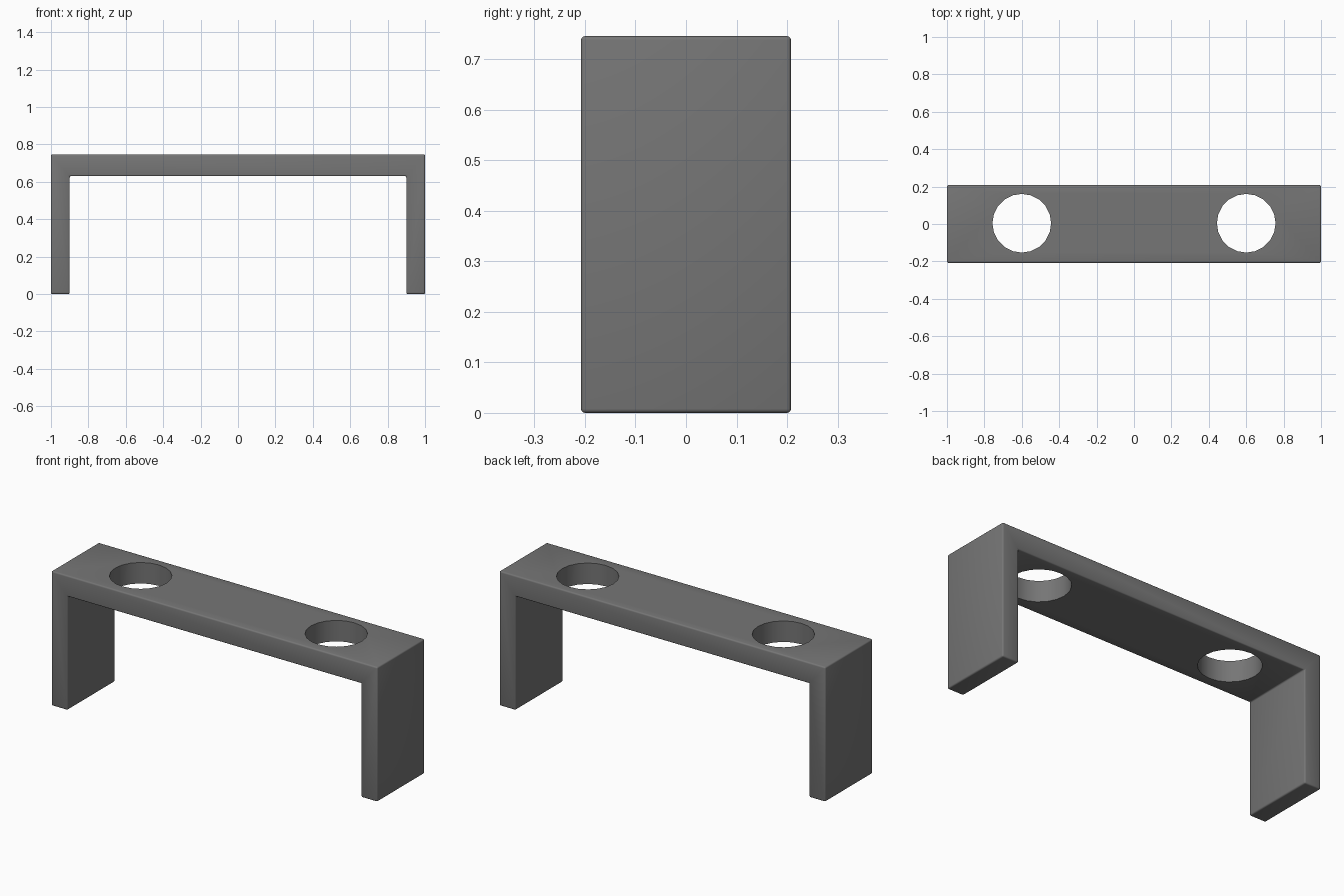
import bpy, bmesh
from math import radians

cube = bpy.data.objects.get("Cube")
if cube:
    bpy.data.objects.remove(cube, do_unlink=True)

HALF_DEPTH, HEIGHT = 0.208, 0.746
LEG_INNER, SHELF_BOTTOM = 0.9, 0.63

grey = bpy.data.materials.new("dark grey")
grey.use_nodes = True
colour = (0.18, 0.18, 0.18, 1)
grey.diffuse_color = colour
grey.node_tree.nodes["Principled BSDF"].inputs["Base Color"].default_value = colour


def add_object(name, bm):
    mesh = bpy.data.meshes.new(name)
    bmesh.ops.recalc_face_normals(bm, faces=bm.faces)
    bm.to_mesh(mesh)
    bm.free()
    obj = bpy.data.objects.new(name, mesh)
    bpy.context.collection.objects.link(obj)
    mesh.materials.append(grey)
    return obj


# Bridge: half outline mirrored, then extruded front to back
half = [(LEG_INNER, SHELF_BOTTOM), (LEG_INNER, 0), (1, 0), (1, HEIGHT)]
outline = half + [(-x, z) for x, z in reversed(half)]
bm = bmesh.new()
face = bm.faces.new([bm.verts.new((x, -HALF_DEPTH, z)) for x, z in outline])
extruded = bmesh.ops.extrude_face_region(bm, geom=[face])["geom"]
bmesh.ops.translate(bm, vec=(0, 2 * HALF_DEPTH, 0),
                    verts=[v for v in extruded if isinstance(v, bmesh.types.BMVert)])
bridge = add_object("bridge_stand", bm)

# Softly rounded edges
bevel = bridge.modifiers.new("rounded_edges", "BEVEL")
bevel.width = 0.008
bevel.segments = 3

# Round holes through the shelf
for side, name in ((1, "left_hole_cutter"), (-1, "right_hole_cutter")):
    bm = bmesh.new()
    bmesh.ops.create_cone(bm, cap_ends=True, segments=20, radius1=0.157,
                          radius2=0.157, depth=0.4)
    cutter = add_object(name, bm)
    cutter.location = (side * 0.6, 0.004, 0.69)
    cutter.hide_render = True
    cutter.hide_set(True)
    hole = bridge.modifiers.new(name, "BOOLEAN")
    hole.operation = "DIFFERENCE"
    hole.solver = "EXACT"
    hole.object = cutter

# Apply the modifiers, then shade smooth with sharp hole rims
bpy.context.view_layer.objects.active = bridge
bridge.select_set(True)
bpy.context.view_layer.update()
for modifier in list(bridge.modifiers):
    bpy.ops.object.modifier_apply(modifier=modifier.name)
for obj in [o for o in bpy.data.objects if o.name.endswith("_cutter")]:
    bpy.data.objects.remove(obj, do_unlink=True)
bpy.ops.object.shade_smooth_by_angle(angle=radians(35))
